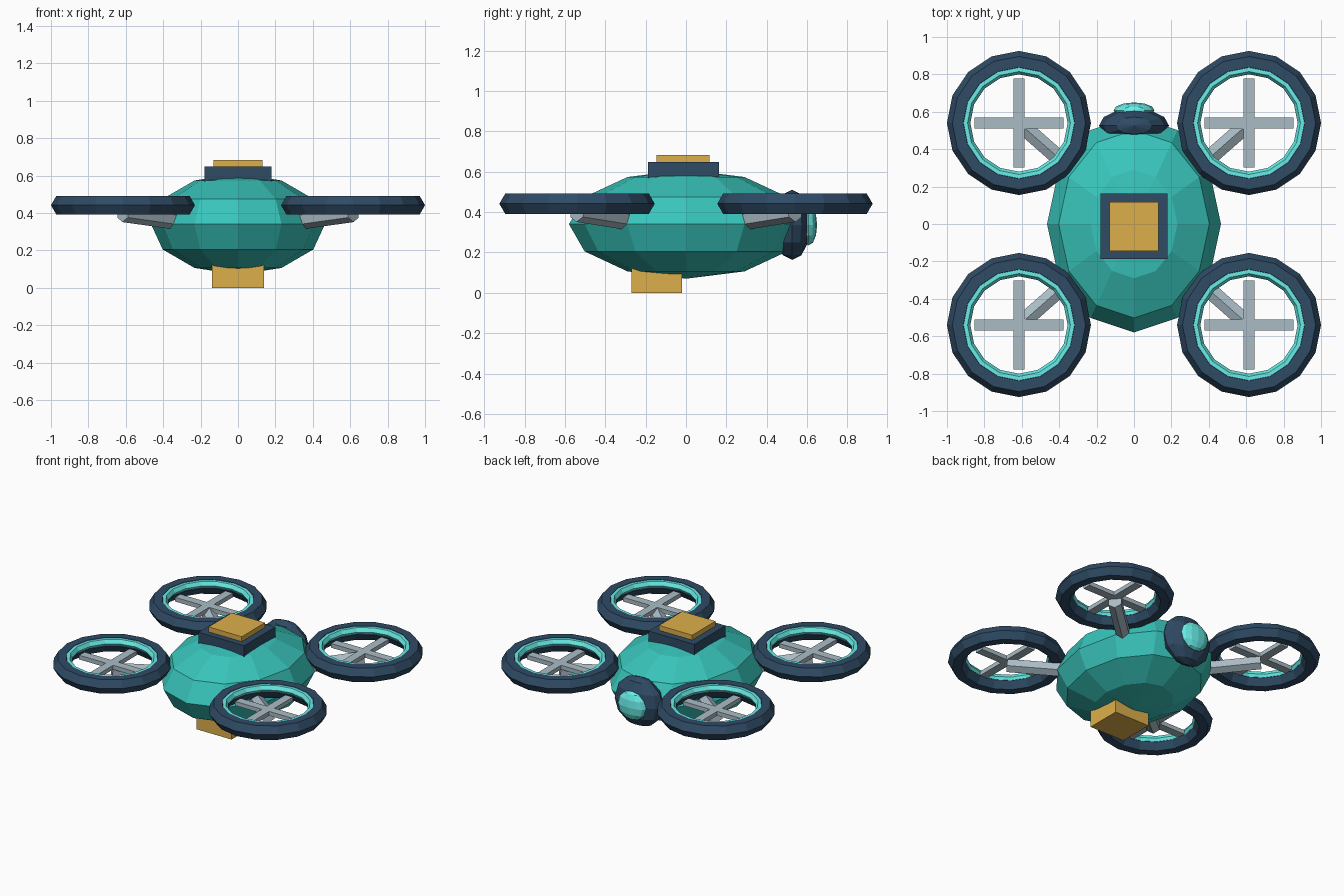
import bpy
from mathutils import Vector

if "Cube" in bpy.data.objects:
    bpy.data.objects.remove(bpy.data.objects["Cube"])


def material(name, rgb):
    m = bpy.data.materials.new(name)
    m.diffuse_color = (*rgb, 1)
    m.use_nodes = True
    m.node_tree.nodes["Principled BSDF"].inputs["Base Color"].default_value = m.diffuse_color
    return m


TEAL = material("teal", (0.04, 0.56, 0.50))
NAVY = material("navy", (0.028, 0.07, 0.13))
GOLD = material("gold", (0.72, 0.43, 0.07))
CYAN = material("cyan", (0.14, 0.85, 0.80))
STEEL = material("pale_steel", (0.40, 0.50, 0.56))


def finish(name, mat):
    ob = bpy.context.object
    ob.name = name
    ob.data.materials.append(mat)
    return ob


def box(name, loc, size, mat):
    bpy.ops.mesh.primitive_cube_add(size=1, location=loc)
    ob = finish(name, mat)
    ob.scale = size
    return ob


def ellipsoid(name, loc, radii, mat):
    bpy.ops.mesh.primitive_uv_sphere_add(segments=12, ring_count=6, radius=1, location=loc)
    ob = finish(name, mat)
    ob.scale = radii
    return ob


def ring(name, loc, major, minor, mat):
    bpy.ops.mesh.primitive_torus_add(location=loc, major_segments=16, minor_segments=6,
                                     major_radius=major, minor_radius=minor)
    return finish(name, mat)


def rod(name, a, b, radius, mat):
    a, b = Vector(a), Vector(b)
    bpy.ops.mesh.primitive_cylinder_add(vertices=6, radius=radius, depth=(b - a).length,
                                        location=(a + b) / 2)
    ob = finish(name, mat)
    ob.rotation_euler = (b - a).to_track_quat('Z', 'Y').to_euler()
    return ob


# Hull
ellipsoid("hull", (0, 0, 0.34), (0.465, 0.58, 0.27), TEAL)

# Camera pod and lens on the rear end
ellipsoid("camera_pod", (0, 0.526, 0.337), (0.187, 0.092, 0.174), NAVY)
ellipsoid("camera_lens", (0, 0.608, 0.335), (0.11, 0.042, 0.10), CYAN)

# Top deck and belly cargo box
box("top_plate", (0, -0.012, 0.607), (0.36, 0.352, 0.082), NAVY)
box("top_hatch", (0, -0.014, 0.663), (0.262, 0.262, 0.04), GOLD)
box("cargo_box", (0, -0.145, 0.065), (0.276, 0.252, 0.13), GOLD)

# Four rotors, each with an arm, duct, glowing liner and crossed blades
for end, sy in (("front", -1), ("back", 1)):
    for side, sx in (("left", -1), ("right", 1)):
        tag = f"{end}_{side}"
        x, y = 0.615 * sx, 0.54 * sy
        rod(f"{tag}_arm", (0.28 * sx, 0.246 * sy, 0.353), (x, y, 0.40), 0.049, STEEL)
        ring(f"{tag}_duct", (x, y, 0.4415), 0.327, 0.058, NAVY)
        ring(f"{tag}_duct_liner", (x, y, 0.463), 0.29, 0.03, CYAN)
        box(f"{tag}_blade_across", (x, y, 0.435), (0.476, 0.059, 0.03), STEEL)
        box(f"{tag}_blade_along", (x, y, 0.435), (0.059, 0.476, 0.03), STEEL)
